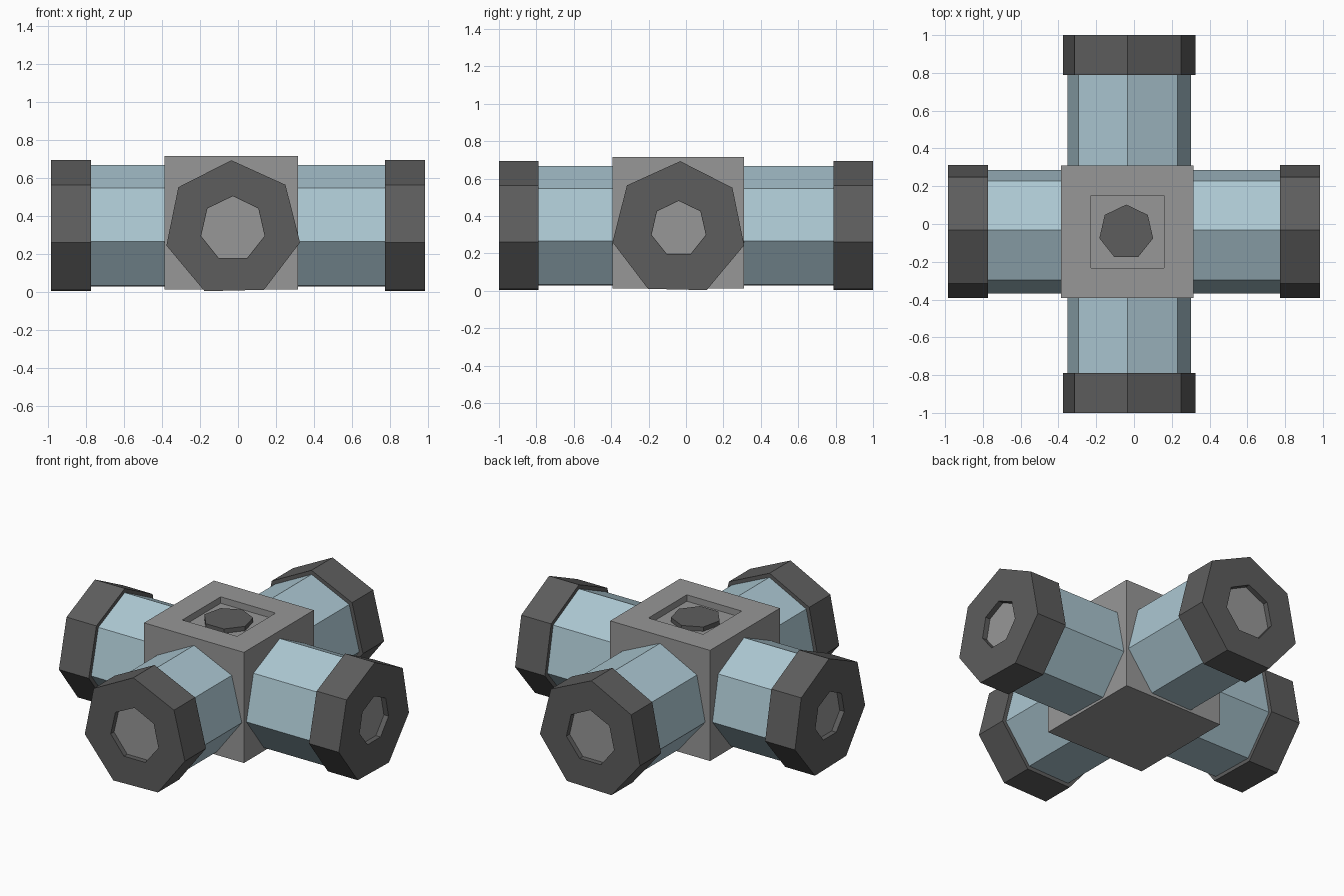
import bpy, bmesh
from math import sin, cos, radians

if "Cube" in bpy.data.objects:
    bpy.data.objects.remove(bpy.data.objects["Cube"])

def material(name, rgb):
    m = bpy.data.materials.new(name)
    m.diffuse_color = (*rgb, 1)
    m.use_nodes = True
    m.node_tree.nodes["Principled BSDF"].inputs["Base Color"].default_value = m.diffuse_color
    return m

BLUE = material("pale_blue", (0.41, 0.57, 0.64))
DARK = material("dark_grey", (0.11, 0.11, 0.11))
GREY = material("mid_grey", (0.31, 0.31, 0.31))

def loft(name, rings, mat, mirror=None):
    """Skin a list of equal-length rings and close both ends."""
    bm = bmesh.new()
    loops = [[bm.verts.new(p) for p in r] for r in rings]
    n = len(loops[0])
    for a, b in zip(loops, loops[1:]):
        for i in range(n):
            j = (i + 1) % n
            bm.faces.new((a[i], a[j], b[j], b[i]))
    bm.faces.new(loops[0])
    bm.faces.new(loops[-1])
    bmesh.ops.recalc_face_normals(bm, faces=bm.faces[:])
    me = bpy.data.meshes.new(name)
    bm.to_mesh(me)
    bm.free()
    me.materials.append(mat)
    ob = bpy.data.objects.new(name, me)
    bpy.context.collection.objects.link(ob)
    if mirror is not None:
        m = ob.modifiers.new("mirror", 'MIRROR')
        m.use_axis = [k == mirror for k in range(3)]
        m.use_mirror_merge = False
    return ob

def ring(axis, center, r, t, turn=0.0, n=7):
    """Polygon with a corner on top, at distance t along the axis."""
    pts = []
    for i in range(n):
        a = radians(90 + turn + 360 * i / n)
        u, v = center[0] + r * cos(a), center[1] + r * sin(a)
        pts.append([(t, u, v), (u, t, v), (u, v, t)][axis])
    return pts

def square(cx, cy, h, z):
    return [(cx + sx * h, cy + sy * h, z) for sx, sy in ((-1, -1), (1, -1), (1, 1), (-1, 1))]

# Central block with a shallow square recess on top
CX, CY = -0.035, -0.041
loft("center_block", [square(CX, CY, 0.351, 0.013), square(CX, CY, 0.351, 0.716),
                      square(CX, CY, 0.193, 0.716), square(CX, CY, 0.193, 0.675)], GREY)

# Stud in the recess
loft("top_stud", [ring(2, (-0.041, -0.043), 0.146, z) for z in (0.67, 0.703)], DARK)

# Two crossing tubes, each with a mirrored pair of capped ends
# axis, name, section centre, cap start, cap end, socket radius, twist
for axis, name, c, t0, t1, hole, turn in (
        (0, "side", (-0.039, 0.332), 0.774, 0.984, 0.149, -1.3),
        (1, "front_back", (-0.027, 0.332), 0.788, 1.0, 0.172, 1.3)):
    loft(name + "_tube", [ring(axis, c, 0.335, t, turn) for t in (-t0 - 0.02, t0 + 0.02)], BLUE)
    deep = t1 - 0.035
    loft(name + "_cap", [ring(axis, c, 0.361, t0, turn), ring(axis, c, 0.361, t1, turn),
                         ring(axis, c, hole, t1), ring(axis, c, hole, deep)], DARK, axis)
    # Grey floor of the socket
    loft(name + "_socket_floor", [ring(axis, c, hole - 0.001, deep - 0.01),
                                  ring(axis, c, hole - 0.001, deep + 0.003)], GREY, axis)
